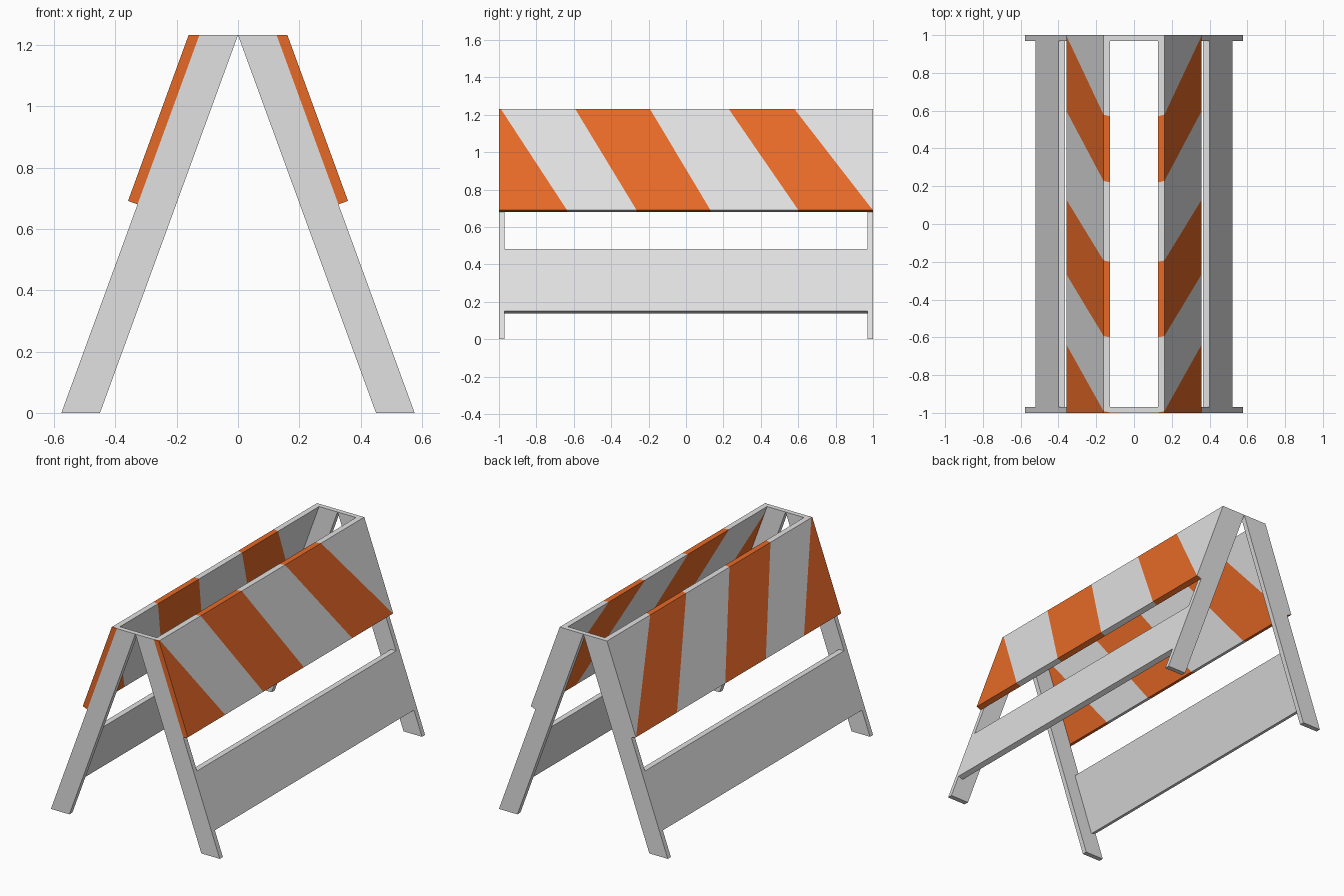
import bpy, bmesh, math
from mathutils import Vector

if "Cube" in bpy.data.objects:
    bpy.data.objects.remove(bpy.data.objects["Cube"])

H = 1.232                                  # overall height
SLOPE = 0.45 / H                           # outward lean of the legs
T = 0.033                                  # board thickness
N = Vector((1, 0, SLOPE)).normalized()     # outward normal of a leaning side


def material(name, rgb):
    m = bpy.data.materials.new(name)
    m.diffuse_color = (*rgb, 1)
    m.use_nodes = True
    m.node_tree.nodes["Principled BSDF"].inputs["Base Color"].default_value = m.diffuse_color
    return m


GREY = material("light grey", (0.75, 0.75, 0.75))
ORANGE = material("safety orange", (0.83, 0.148, 0.021))


def outer(z):
    """Point on the outer leg face at height z."""
    return Vector((0.576 - SLOPE * z, 0, z))


def prism(profile, y0, y1):
    """Extrude an x-z profile along y."""
    bm = bmesh.new()
    face = bm.faces.new([bm.verts.new((p[0], y0, p[-1])) for p in profile])
    ext = bmesh.ops.extrude_face_region(bm, geom=[face])
    verts = [v for v in ext["geom"] if isinstance(v, bmesh.types.BMVert)]
    bmesh.ops.translate(bm, verts=verts, vec=(0, y1 - y0, 0))
    return bm


def finish(bm, name, sign):
    """Mirror to the wanted side and create the object."""
    for v in bm.verts:
        v.co.x *= sign
    bmesh.ops.recalc_face_normals(bm, faces=bm.faces)
    me = bpy.data.meshes.new(name)
    me.materials.append(GREY)
    me.materials.append(ORANGE)
    bm.to_mesh(me)
    bm.free()
    ob = bpy.data.objects.new(name, me)
    bpy.context.collection.objects.link(ob)


# Stripe boundaries: y at the panel's top and bottom edge
STRIPES = [(-0.998, -0.637), (-0.60, -0.265), (-0.20, 0.13),
           (0.22, 0.60), (0.57, 0.998)]
Z_PANEL = 0.68


def stripe_panel(bm):
    """Cut the diagonal stripes through the panel and colour alternate pieces."""
    planes = []
    for y_top, y_bot in STRIPES:
        a, b = outer(H), outer(Z_PANEL)
        a.y, b.y = y_top, y_bot
        no = (b - a).cross(N).normalized()
        if no.y < 0:
            no = -no
        planes.append((a, no))
        bmesh.ops.bisect_plane(bm, geom=bm.verts[:] + bm.edges[:] + bm.faces[:],
                               dist=1e-5, plane_co=a, plane_no=no)
    for f in bm.faces:
        c = f.calc_center_median()
        passed = sum((c - co).dot(no) > 0 for co, no in planes)
        f.material_index = 1 if passed % 2 == 0 else 0


for side, sign in (("left", -1), ("right", 1)):
    # Legs at both ends
    leg = [(0, H), outer(H), outer(0), (0.45, 0)]
    for end, y0 in (("front", -1.0), ("back", 0.97)):
        finish(prism(leg, y0, y0 + 0.03), f"{end}_{side}_leg", sign)

    # Striped upper panel, laid on the outside of the legs
    low = outer(Z_PANEL)
    top = outer(H)
    panel = prism([top, top + Vector((T / N.x, 0, 0)), low + N * T, low], -1, 1)
    stripe_panel(panel)
    finish(panel, f"{side}_striped_panel", sign)

    # Lower board, set between the legs and flush with their outer faces
    low, top = outer(0.15), outer(0.483)
    board = prism([top, low, low - N * T, top - Vector((T / N.x, 0, 0))], -0.97, 0.97)
    finish(board, f"{side}_lower_board", sign)
